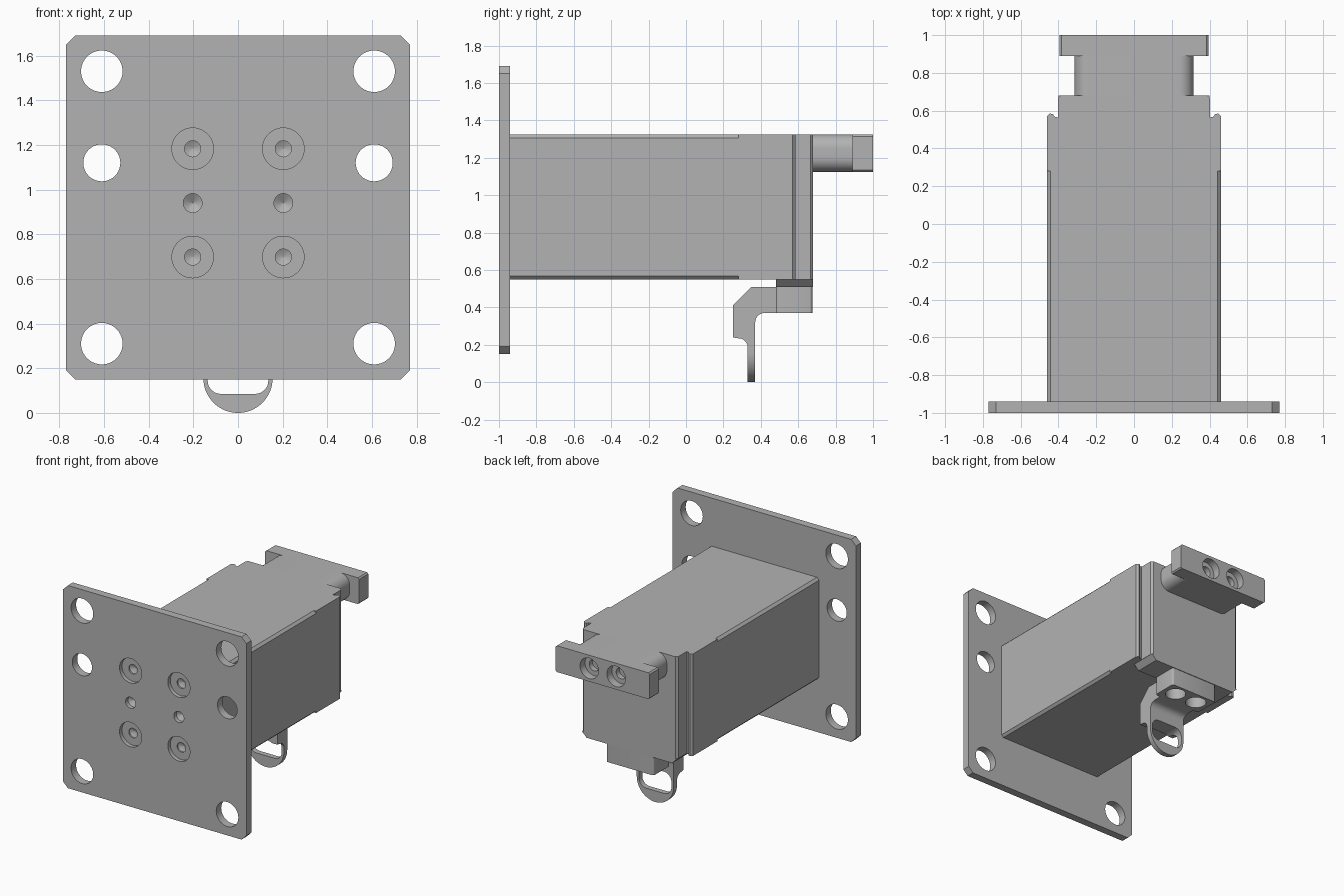
import bpy, bmesh, math
from mathutils import Vector

if "Cube" in bpy.data.objects:
    bpy.data.objects.remove(bpy.data.objects["Cube"])

grey = bpy.data.materials.new("machined grey")
grey.diffuse_color = (0.45, 0.45, 0.45, 1)
grey.use_nodes = True
grey.node_tree.nodes["Principled BSDF"].inputs["Base Color"].default_value = grey.diffuse_color


def make(name, bm):
    bmesh.ops.recalc_face_normals(bm, faces=bm.faces[:])
    me = bpy.data.meshes.new(name)
    bm.to_mesh(me)
    bm.free()
    me.materials.append(grey)
    ob = bpy.data.objects.new(name, me)
    bpy.context.collection.objects.link(ob)
    return ob


def to3d(axis, u, v, w):
    return {"x": (w, u, v), "y": (u, w, v), "z": (u, v, w)}[axis]


def loft(name, axis, rings):
    """Skin a stack of (points, position along axis) outlines and cap the ends."""
    bm = bmesh.new()
    rows = [[bm.verts.new(to3d(axis, u, v, w)) for u, v in pts] for pts, w in rings]
    n = len(rows[0])
    for a, b in zip(rows, rows[1:]):
        for i in range(n):
            j = (i + 1) % n
            bm.faces.new((a[i], a[j], b[j], b[i]))
    bm.faces.new(rows[0])
    bm.faces.new(rows[-1])
    return make(name, bm)


def prism(name, axis, pts, a, b):
    return loft(name, axis, [(pts, a), (pts, b)])


def arc(cx, cy, r, a0, a1, n=10):
    return [(cx + r * math.cos(math.radians(a0 + (a1 - a0) * i / n)),
             cy + r * math.sin(math.radians(a0 + (a1 - a0) * i / n))) for i in range(n + 1)]


def rounded(x0, x1, y0, y1, r, n=1):
    """Rectangle with corners chamfered (n=1) or rounded."""
    return (arc(x1 - r, y1 - r, r, 0, 90, n) + arc(x0 + r, y1 - r, r, 90, 180, n)
            + arc(x0 + r, y0 + r, r, 180, 270, n) + arc(x1 - r, y0 + r, r, 270, 360, n))


def drill(axis, u, v, steps):
    """Turned cutter through (u, v); steps are (radius, position along axis)."""
    return loft("cutter", axis, [(arc(u, v, r, 0, 360, 40)[:-1], w) for r, w in steps])


def cut(ob, cutters, op="DIFFERENCE"):
    for c in cutters:
        m = ob.modifiers.new("cut", "BOOLEAN")
        m.object, m.operation, m.solver = c, op, "EXACT"
        bpy.context.view_layer.objects.active = ob
        bpy.ops.object.modifier_apply(modifier=m.name)
        bpy.data.objects.remove(c)


def smooth(ob):
    bpy.ops.object.select_all(action="DESELECT")
    ob.select_set(True)
    bpy.context.view_layer.objects.active = ob
    bpy.ops.object.shade_smooth_by_angle(angle=math.radians(30))


# Mounting plate with through holes, counterbores and drilled pilot holes
plate = prism("mounting_plate", "y", rounded(-.77, .77, .15, 1.69, .04), -1, -.94)
holes = []
for s in (-1, 1):
    for z, r in ((1.53, .093), (1.12, .083), (.31, .093)):
        holes.append(drill("y", s * .61, z, [(r, -1.1), (r, -.9)]))
    for z in (1.183, .698):
        holes.append(drill("y", s * .203, z, [(.093, -1.1), (.093, -.97), (.036, -.97),
                                              (.036, -.96), (.0005, -.942)]))
    holes.append(drill("y", s * .203, .94, [(.042, -1.1), (.042, -.97), (.0005, -.944)]))
cut(plate, holes)

# Main body: plan outline with a relief groove and a narrower rear end
half = [(.46, -.94), (.46, .57), (.445, .585), (.43, .582), (.42, .568), (.402, .564),
        (.402, .665), (.387, .68)]
body = prism("main_body", "z", half + [(-x, y) for x, y in reversed(half)], .55, 1.325)
bevels = []
for x in (-.46, .46):
    for z in (.55, 1.325):
        d = .018
        bevels.append(prism("cutter", "y", [(x + d, z), (x, z + d), (x - d, z), (x, z - d)], -1, .28))
cut(body, bevels)

# Tapered flange under the rear end
flange = prism("rear_flange", "y", [(.40, .55), (.36, .51), (-.36, .51), (-.40, .55)], .48, .68)

# Upper neck and end bar with two counterbored holes
neck = prism("upper_neck", "y", rounded(-.315, .315, 1.125, 1.325, .075, 10), .68, .89)
bar = prism("end_bar", "y", rounded(-.395, .395, 1.125, 1.325, .01), .89, 1)
cut(bar, [drill("y", s * .113, 1.225, [(.078, 1.1), (.078, .94), (.042, .94), (.042, .9)])
          for s in (-1, 1)])

# Lower block with two holes from below
block = prism("lower_block", "z", rounded(-.2, .2, .48, .675, .015, 4), .37, .51)
cut(block, [drill("z", s * .095, .58, [(.074, .3), (.074, .47)]) for s in (-1, 1)])

# Hooked arm ending in a finger loop
side = ([(.48, .51), (.35, .51), (.25, .41), (.25, .24)] + arc(.28, .185, .05, 90, 0)
        + [(.33, 0), (.37, 0)] + arc(.42, .32, .05, 180, 90) + [(.48, .37)])
arm = prism("loop_arm", "x", side, -.155, .155)
cut(arm, [prism("cutter", "y", [(.155, .6), (-.155, .6)] + arc(0, .155, .155, 180, 360, 32), 0, .7)],
    "INTERSECT")
cut(arm, [prism("cutter", "y", rounded(-.136, .136, .085, .25, .06, 8), 0, .7)])

for ob in (plate, body, neck, bar, block, arm):
    smooth(ob)
